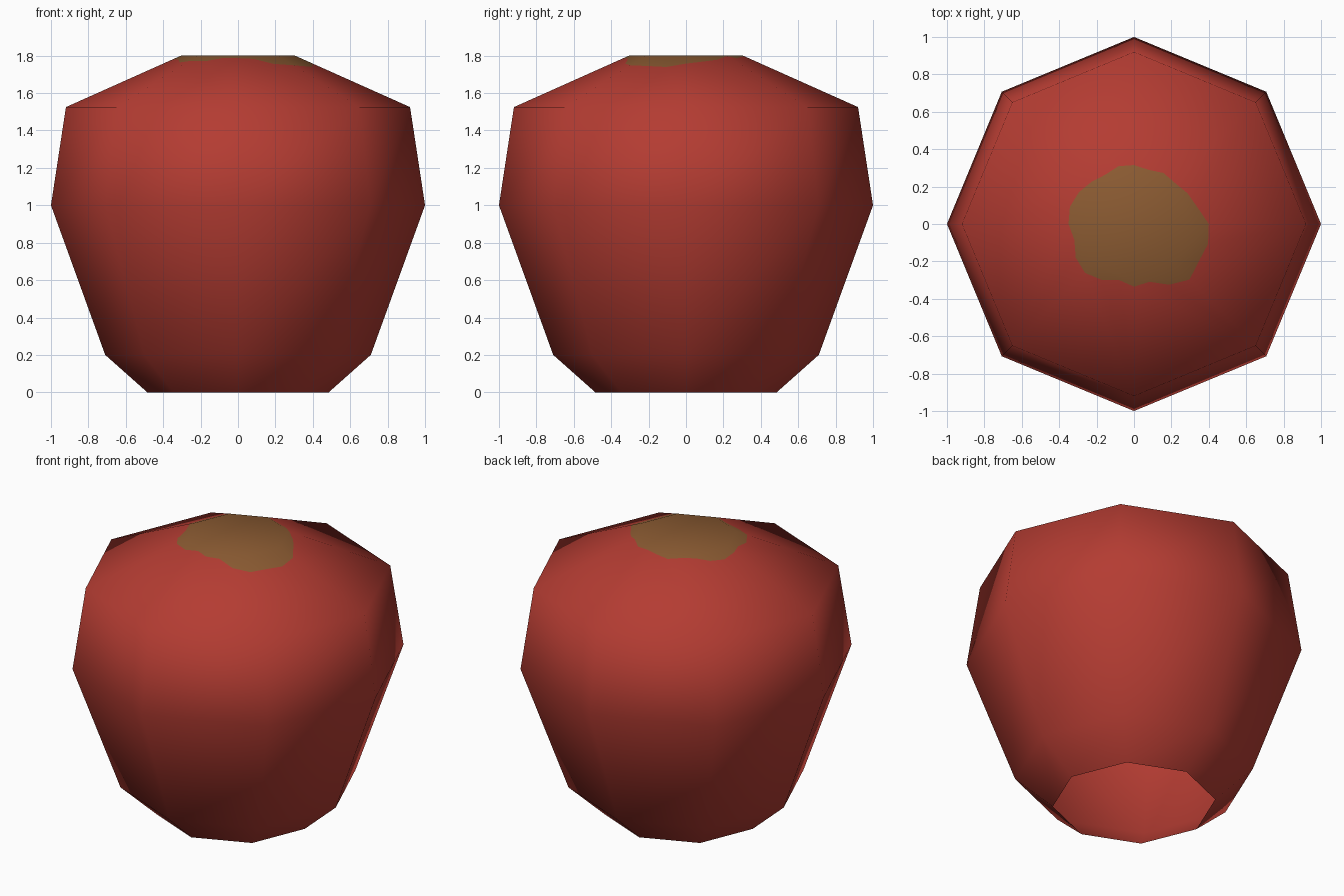
import bpy, bmesh, math
from mathutils import Vector

if "Cube" in bpy.data.objects:
    bpy.data.objects.remove(bpy.data.objects["Cube"])

SIDES = 8
STEP = 2 * math.pi / SIDES
SUB = 3                                   # patch edge points per side

# Profile rings: radius, height, tilt of the smooth surface normal (degrees)
RINGS = [(0.485, 0.0, -48), (0.71, 0.20, -34), (1.0, 1.0, -6), (0.92, 1.525, 38)]
CAP = (0.305, 1.80, 74)

# Ragged outline radius of the brown patch, every 15 degrees from +x
PATCH = [.40, .35, .33, .31, .315, .30, .315, .32, .305, .32, .34, .355,
         .35, .33, .36, .37, .345, .31, .335, .32, .375, .42, .40, .41]


def material(name, color):
    m = bpy.data.materials.new(name)
    m.diffuse_color = (*color, 1)
    m.use_nodes = True
    m.node_tree.nodes["Principled BSDF"].inputs["Base Color"].default_value = m.diffuse_color
    return m


bm = bmesh.new()
normals = []


def add_vert(r, a, z, tilt):
    t = math.radians(tilt)
    normals.append(Vector((math.cos(a) * math.cos(t), math.sin(a) * math.cos(t), math.sin(t))))
    return bm.verts.new((r * math.cos(a), r * math.sin(a), z))


def ring(r, z, tilt):
    return [add_vert(r, k * STEP, z, tilt) for k in range(SIDES)]


# Body walls, open underneath
rings = [ring(*p) for p in RINGS]
for lo, hi in zip(rings, rings[1:]):
    for k in range(SIDES):
        j = (k + 1) % SIDES
        bm.faces.new((lo[k], lo[j], hi[j], hi[k]))

# Patch outline lying on the sloping shoulder faces
outer, cap = rings[-1], ring(*CAP)
edge = []
for i, r in enumerate(PATCH):
    a = i * STEP / SUB
    d = r * math.cos(a % STEP - STEP / 2) / math.cos(STEP / 2)
    f = (d - CAP[0]) / (RINGS[-1][0] - CAP[0])
    edge.append(add_vert(r, a, CAP[1] + f * (RINGS[-1][1] - CAP[1]),
                         CAP[2] + f * (RINGS[-1][2] - CAP[2])))

# Red shoulder and brown patch on each side, then the brown cap
for k in range(SIDES):
    j = (k + 1) % SIDES
    part = [edge[(k * SUB + s) % len(edge)] for s in range(SUB + 1)]
    bm.faces.new([outer[k], outer[j]] + part[::-1])
    bm.faces.new(part + [cap[j], cap[k]]).material_index = 1
bm.faces.new(cap).material_index = 1

for f in bm.faces:
    f.smooth = True

me = bpy.data.meshes.new("fruit_body")
bm.to_mesh(me)
bm.free()
me.materials.append(material("red skin", (0.456, 0.045, 0.032)))
me.materials.append(material("brown patch", (0.26, 0.105, 0.032)))
me.normals_split_custom_set_from_vertices(normals)
ob = bpy.data.objects.new("fruit_body", me)
bpy.context.collection.objects.link(ob)
